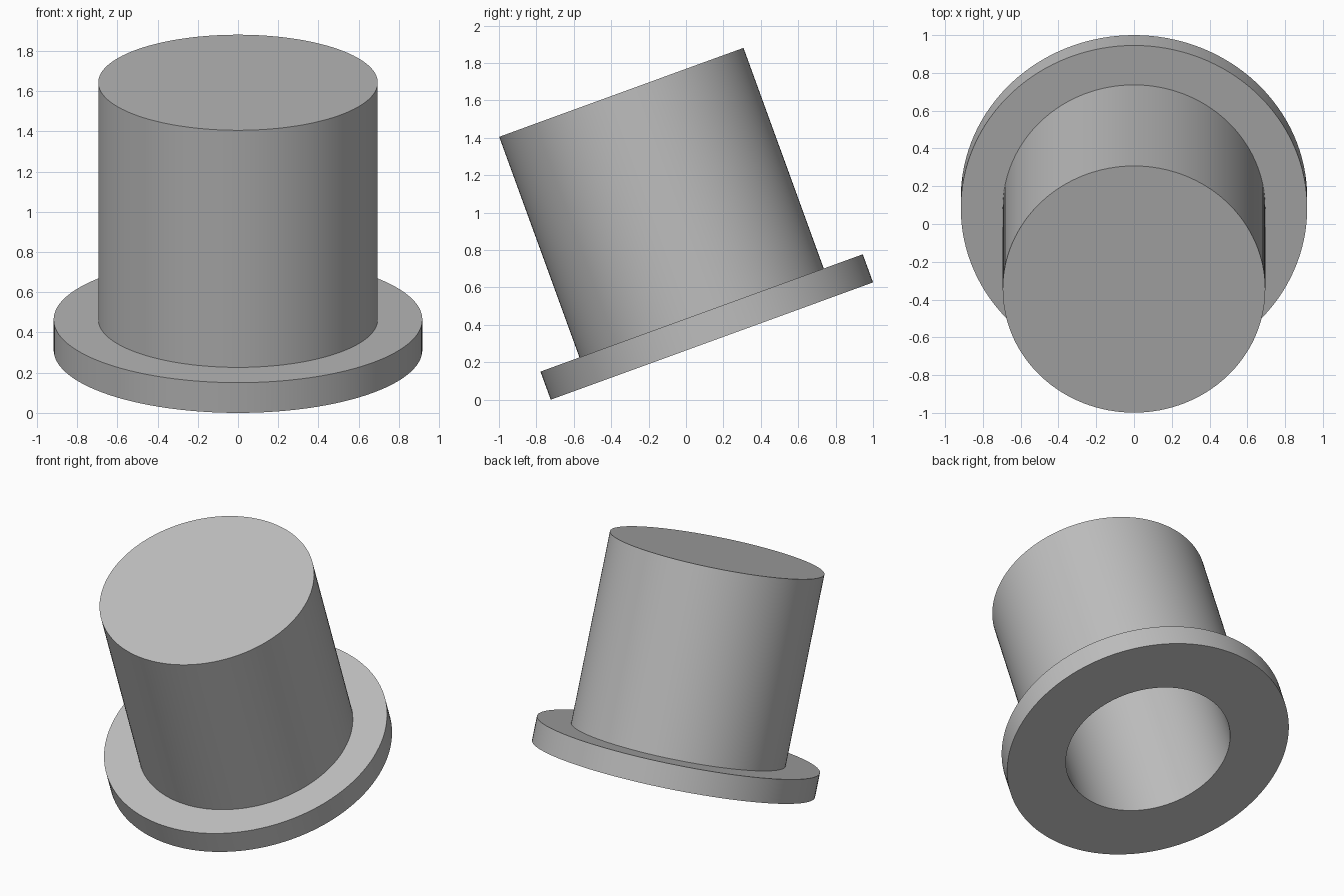
import bpy
import bmesh
import math
from mathutils import Matrix

if "Cube" in bpy.data.objects:
    bpy.data.objects.remove(bpy.data.objects["Cube"], do_unlink=True)

SEGMENTS = 128
TILT = math.radians(20)
BRIM_RADIUS = 0.917
CROWN_RADIUS = 0.695
WALL = 0.16
HEIGHT = 1.415
BORE_RADIUS = CROWN_RADIUS - WALL


def make_material(name, value):
    mat = bpy.data.materials.new(name)
    mat.use_nodes = True
    colour = (value, value, value, 1)
    mat.diffuse_color = colour
    mat.node_tree.nodes["Principled BSDF"].inputs["Base Color"].default_value = colour
    return mat


def lathe(name, profile, mat):
    """Turn an open (radius, height) profile about z and cap both ends."""
    bm = bmesh.new()
    rings = []
    for radius, z in profile:
        ring = []
        for i in range(SEGMENTS):
            a = math.tau * i / SEGMENTS
            ring.append(bm.verts.new((radius * math.cos(a), radius * math.sin(a), z)))
        rings.append(ring)
    for low, high in zip(rings, rings[1:]):
        for i in range(SEGMENTS):
            j = (i + 1) % SEGMENTS
            bm.faces.new((low[i], low[j], high[j], high[i]))
    for ring in (rings[0], rings[-1]):
        bm.faces.new(ring)
    bmesh.ops.recalc_face_normals(bm, faces=bm.faces)
    mesh = bpy.data.meshes.new(name)
    bm.to_mesh(mesh)
    bm.free()
    mesh.materials.append(mat)
    obj = bpy.data.objects.new(name, mesh)
    bpy.context.collection.objects.link(obj)
    return obj


# Hollow crown and brim, from the closed end of the bore out to the top
profile = [
    (BORE_RADIUS, HEIGHT - WALL),
    (BORE_RADIUS, 0),
    (BRIM_RADIUS, 0),
    (BRIM_RADIUS, WALL),
    (CROWN_RADIUS, WALL),
    (CROWN_RADIUS, HEIGHT),
]
hat = lathe("tilted_hat", profile, make_material("plain grey", 0.52))

# Lean forward, resting on the front edge of the brim
lift = BRIM_RADIUS * math.sin(TILT)
back = 1 - BRIM_RADIUS * math.cos(TILT)
hat.data.transform(Matrix.Translation((0, back, lift)) @ Matrix.Rotation(TILT, 4, "X"))

# Smooth walls with crisp rims
bpy.ops.object.select_all(action="DESELECT")
hat.select_set(True)
bpy.context.view_layer.objects.active = hat
bpy.ops.object.shade_smooth_by_angle(angle=math.radians(30))
